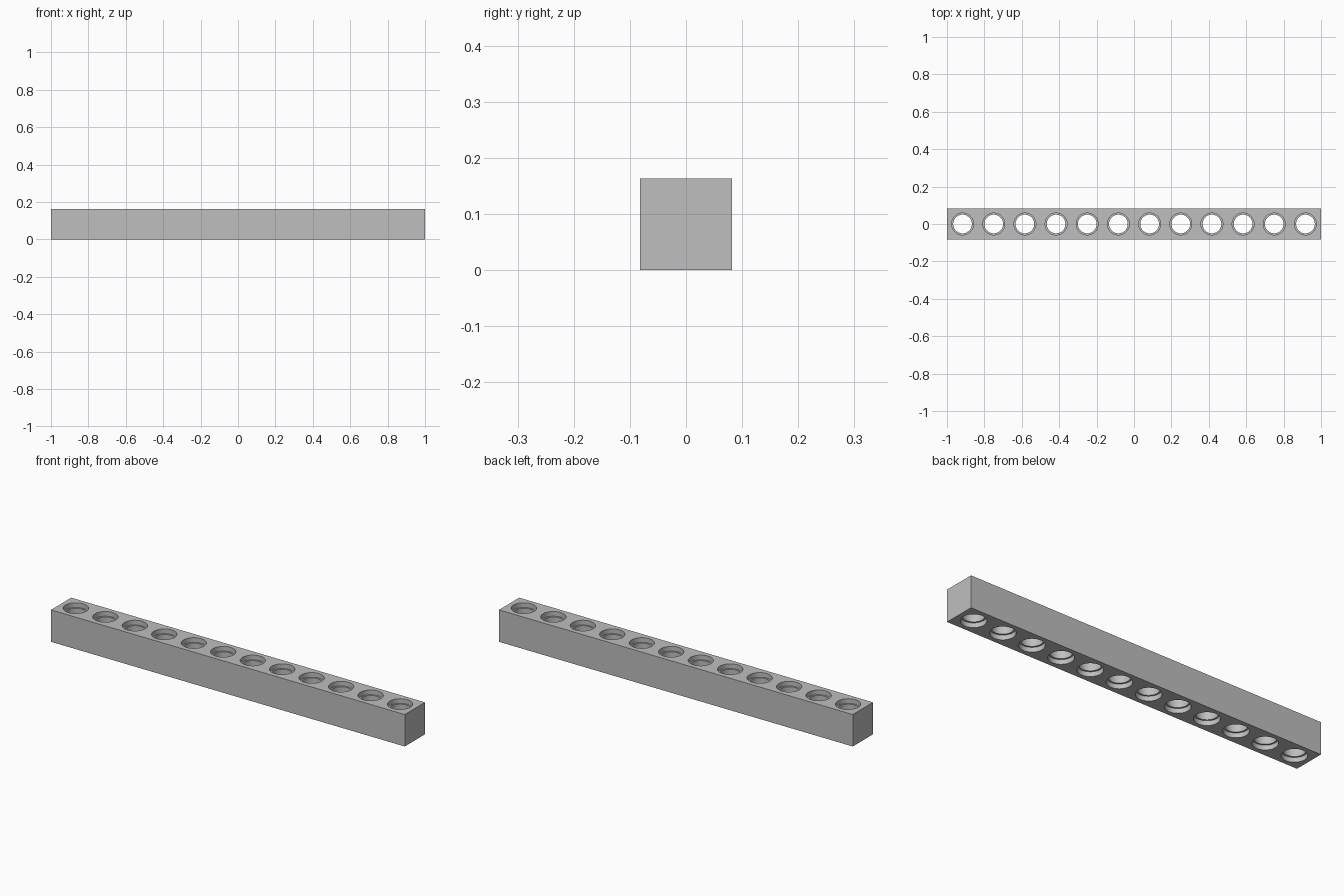
import bpy, bmesh, math
from mathutils import Matrix

# Remove the default cube
old = bpy.data.objects.get("Cube")
if old:
    bpy.data.objects.remove(old, do_unlink=True)

LENGTH, WIDTH = 2.0, 0.1633
HOLES = 12
PITCH = LENGTH / HOLES
BORE, RIM, DEPTH = 0.05, 0.0585, 0.024
SIDES = 48


def mesh_object(name, bm):
    mesh = bpy.data.meshes.new(name)
    bmesh.ops.recalc_face_normals(bm, faces=bm.faces)
    bm.to_mesh(mesh)
    bm.free()
    ob = bpy.data.objects.new(name, mesh)
    bpy.context.scene.collection.objects.link(ob)
    return ob


# One grey material
grey = bpy.data.materials.new("light_grey")
grey.use_nodes = True
color = (0.52, 0.52, 0.52, 1)
grey.diffuse_color = color
grey.node_tree.nodes["Principled BSDF"].inputs["Base Color"].default_value = color

# Square beam
bm = bmesh.new()
bmesh.ops.create_cube(bm, size=1, matrix=Matrix.Translation((0, 0, WIDTH / 2))
                      @ Matrix.Diagonal((LENGTH, WIDTH, WIDTH, 1)))
beam = mesh_object("drilled_beam", bm)
beam.data.materials.append(grey)

# Stepped cutter for every hole: wide recess, narrow bore, wide recess
profile = [(RIM, -DEPTH), (RIM, DEPTH), (BORE, DEPTH),
           (BORE, WIDTH - DEPTH), (RIM, WIDTH - DEPTH), (RIM, WIDTH + DEPTH)]
bm = bmesh.new()
for i in range(HOLES):
    x = (i - (HOLES - 1) / 2) * PITCH
    rings = []
    for r, z in profile:
        angles = [2 * math.pi * k / SIDES for k in range(SIDES)]
        rings.append([bm.verts.new((x + r * math.cos(a), r * math.sin(a), z))
                      for a in angles])
    for low, high in zip(rings, rings[1:]):
        for k in range(SIDES):
            n = (k + 1) % SIDES
            bm.faces.new((low[k], low[n], high[n], high[k]))
    bm.faces.new(rings[0][::-1])
    bm.faces.new(rings[-1])
cutter = mesh_object("hole_cutter", bm)
cutter.data.materials.append(grey)
cutter.hide_render = True

# Drill the beam, then discard the cutter
cut = beam.modifiers.new("holes", 'BOOLEAN')
cut.operation = 'DIFFERENCE'
cut.solver = 'EXACT'
cut.object = cutter
bpy.ops.object.select_all(action='DESELECT')
bpy.context.view_layer.objects.active = beam
beam.select_set(True)
bpy.ops.object.modifier_apply(modifier=cut.name)
bpy.data.objects.remove(cutter, do_unlink=True)

# Round hole walls, crisp edges
bpy.ops.object.shade_smooth_by_angle(angle=math.radians(30))
